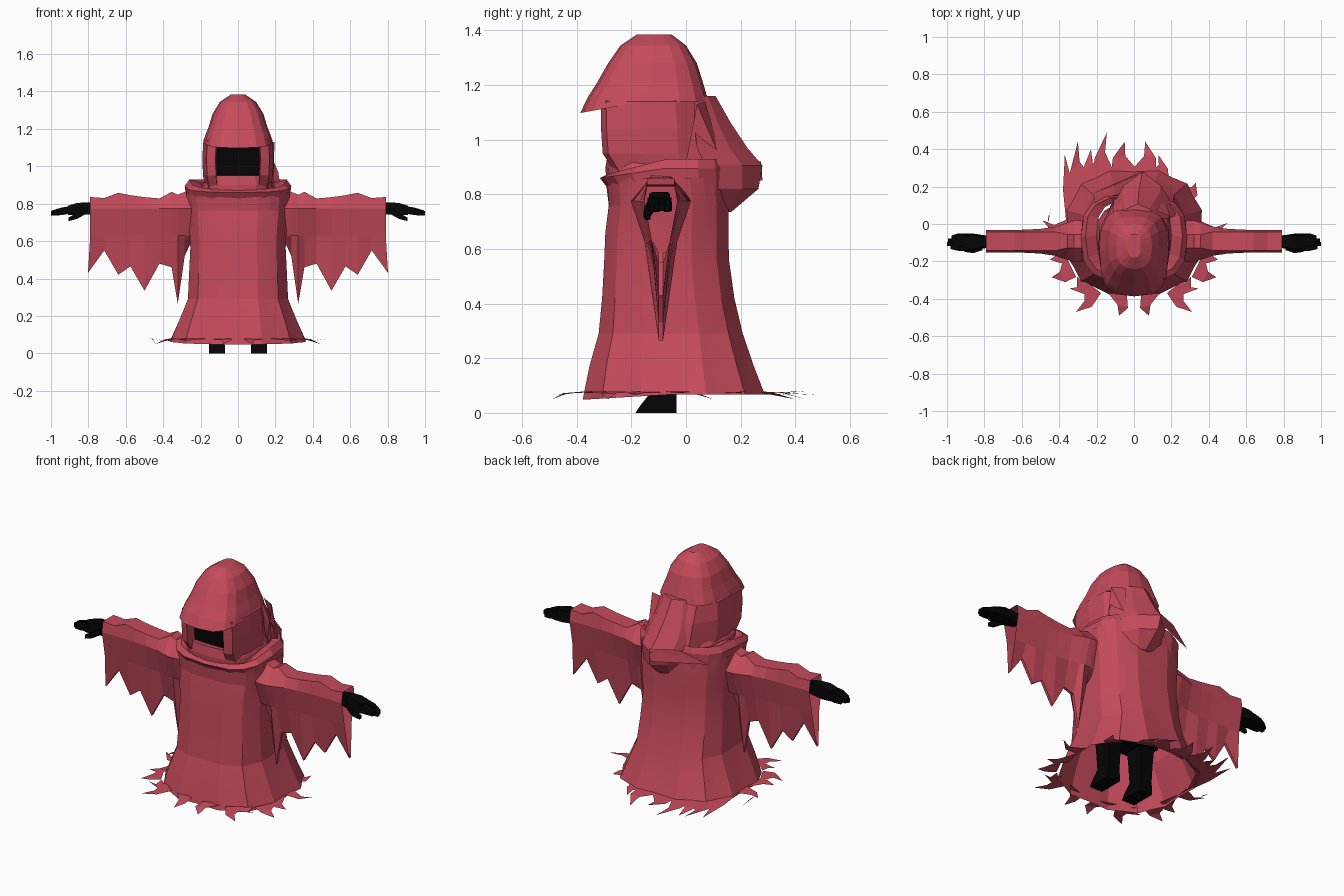
import bpy, math
from mathutils import Vector


def material(name, rgb):
    m = bpy.data.materials.new(name)
    m.diffuse_color = (*rgb, 1)
    return m


RED = material("crimson cloth", (0.56, 0.069, 0.105))
BLACK = material("black", (0.0015, 0.0015, 0.0015))


def make(name, verts, faces, mat, smooth=None):
    me = bpy.data.meshes.new(name)
    me.from_pydata([tuple(v) for v in verts], [], faces)
    me.materials.append(mat)
    ob = bpy.data.objects.new(name, me)
    bpy.context.collection.objects.link(ob)
    if smooth:
        bpy.ops.object.select_all(action='DESELECT')
        ob.select_set(True)
        bpy.context.view_layer.objects.active = ob
        bpy.ops.object.shade_smooth_by_angle(angle=math.radians(smooth))
    return ob


def loft(name, rings, mat, closed=True, cap_start=False, cap_end=False, smooth=None):
    n = len(rings[0])
    verts = [v for r in rings for v in r]
    faces = []
    for i in range(len(rings) - 1):
        for k in range(n if closed else n - 1):
            a, b = i * n + k, i * n + (k + 1) % n
            faces.append((a, b, b + n, a + n))
    if cap_start:
        faces.append(tuple(reversed(range(n))))
    if cap_end:
        faces.append(tuple(range(len(verts) - n, len(verts))))
    return make(name, verts, faces, mat, smooth)


def power(v, p):
    return math.copysign(abs(v) ** p, v)


def ring(z, rx, yf, yb, n=24, p=0.8, fold=0.0, dip=0.0):
    """Boxy oval, starting at the front; dip lowers the front edge."""
    pts = []
    for k in range(n):
        a = -math.pi / 2 + 2 * math.pi * k / n
        f = 1 + (fold if k % 2 else -fold)
        c, s = power(math.cos(a), p) * f, power(math.sin(a), p) * f
        pts.append((rx * c, (yf + yb) / 2 + (yb - yf) / 2 * s, z - dip * max(0, -s)))
    return pts


def box(name, lo, hi, mat):
    rings = [[(lo[0], lo[1], z), (hi[0], lo[1], z), (hi[0], hi[1], z), (lo[0], hi[1], z)]
             for z in (lo[2], hi[2])]
    return loft(name, rings, mat, cap_start=True, cap_end=True)


# Robe body flaring to the hem, gathered into folds
loft("robe", [
    ring(0.068, 0.365, -0.38, 0.29, p=0.78, fold=0.022, dip=0.02),
    ring(0.17, 0.318, -0.355, 0.25, p=0.74, fold=0.022),
    ring(0.29, 0.27, -0.322, 0.21, p=0.7, fold=0.016),
    ring(0.42, 0.265, -0.31, 0.18, p=0.7, fold=0.012),
    ring(0.56, 0.258, -0.302, 0.16, p=0.7, fold=0.012),
    ring(0.66, 0.262, -0.298, 0.158, p=0.7, fold=0.012),
    ring(0.76, 0.272, -0.285, 0.158, p=0.7, fold=0.01),
    ring(0.86, 0.283, -0.295, 0.15, p=0.7),
], RED, smooth=9)

# Shoulder collar folded inward, and the wrap under the chin
loft("collar", [
    ring(0.80, 0.272, -0.27, 0.155, 16, 0.7),
    ring(0.895, 0.285, -0.315, 0.16, 16, 0.7, dip=0.035),
    ring(0.93, 0.26, -0.285, 0.15, 16, 0.7, dip=0.055),
    ring(0.91, 0.20, -0.25, 0.13, 16, 0.7, dip=0.06),
], RED)
loft("neck_wrap", [
    ring(0.82, 0.21, -0.29, 0.12, 16),
    ring(0.90, 0.19, -0.295, 0.11, 16, 0.7),
    ring(0.952, 0.16, -0.285, 0.08, 16, 0.6),
    ring(0.945, 0.11, -0.235, 0.05, 16, 0.6),
], RED)

# Hood sides, open at the face; the back slopes out onto the shoulders
half = [(0.11, -0.21), (0.118, -0.305), (0.165, -0.285), (0.187, -0.15),
        (0.183, -0.03), (0.11, 0.065), (0.04, 0.085)]
outline = half + [(-x, y) for x, y in reversed(half)]
loft("hood_sides", [[(x * s, y * s + dy + back * max(0, y + 0.03) / 0.115, z) for x, y in outline]
                    for z, s, dy, back in ((0.87, 0.93, 0.03, 0.07), (0.95, 1.0, 0.0, 0.065),
                                           (1.04, 1.02, 0, 0.035), (1.14, 0.99, -0.01, 0.0),
                                           (1.16, 0.86, -0.03, 0.0))],
     RED, closed=False)

# Hood dome with the blunt brim at the front
loft("hood_dome", [
    ring(1.14, 0.184, -0.387, 0.082, 16, 0.64, dip=0.042),
    ring(1.165, 0.175, -0.36, 0.075, 16, 0.65, dip=0.01),
    ring(1.21, 0.157, -0.325, 0.062, 16, 0.68),
    ring(1.28, 0.136, -0.285, 0.04, 16, 0.72),
    ring(1.345, 0.096, -0.24, 0.0, 16, 0.75),
    ring(1.385, 0.036, -0.18, -0.052, 16, 0.8),
], RED, cap_end=True)

# Dark head inside the hood
box("face", (-0.116, -0.245, 0.9), (0.116, -0.04, 1.13), BLACK)

# Cowl hanging in one ridge behind the hood
loft("back_cowl", [[(cx - w, y0, z), (cx - w * 0.55, y0 + (y1 - y0) * 0.65, z), (cx, y1, z),
                    (cx + w * 0.55, y0 + (y1 - y0) * 0.65, z), (cx + w, y0, z)]
                   for cx, w, y0, y1, z in ((0.02, 0.11, 0.03, 0.108, 1.16),
                                            (0.025, 0.15, 0.03, 0.165, 1.06),
                                            (0.035, 0.18, 0.04, 0.225, 0.97),
                                            (0.045, 0.18, 0.07, 0.28, 0.905),
                                            (0.055, 0.15, 0.10, 0.265, 0.82),
                                            (0.055, 0.08, 0.12, 0.165, 0.735))],
     RED, cap_start=True, cap_end=True, smooth=20)
for name, a, b, c, d in (
        ("long_flap", (0.05, 0.275, 0.92), (-0.10, 0.21, 0.93), (-0.25, 0.15, 0.86), (0.04, 0.28, 0.85)),
        ("right_stand_flap", (0.195, 0.04, 1.13), (0.12, 0.07, 1.14), (0.16, 0.14, 0.9), (0.19, 0.0, 0.92))):
    make(name, [a, b, c, d], [(0, 1, 2), (0, 2, 3)], RED)

# Sleeves: x, top, ridge half-width, widest half-width, bottom
SLEEVE = [(0.24, 0.90, 0.035, 0.10, 0.62), (0.285, 0.875, 0.035, 0.11, 0.52),
          (0.322, 0.86, 0.035, 0.11, 0.265), (0.355, 0.875, 0.035, 0.10, 0.46),
          (0.42, 0.84, 0.05, 0.078, 0.48), (0.50, 0.847, 0.05, 0.066, 0.335),
          (0.575, 0.857, 0.05, 0.062, 0.465), (0.64, 0.87, 0.05, 0.06, 0.42),
          (0.715, 0.842, 0.05, 0.06, 0.55), (0.79, 0.848, 0.05, 0.06, 0.43)]
ARM_Y = -0.092
for side, s in (("right", 1), ("left", -1)):
    rings = []
    for x, top, w1, w2, bot in SLEEVE:
        section = [(-0.008, bot), (-w2 * 0.55, 0.63), (-w2, 0.775), (-w1, top - 0.012),
                   (w1, top - 0.012), (w2, 0.775), (w2 * 0.55, 0.63), (0.008, bot)]
        out = 0.012 if x > 0.78 else 0
        rings.append([(s * (x + (out if i in (0, 7) else 0)), ARM_Y + y, z)
                      for i, (y, z) in enumerate(section)])
    loft(side + "_sleeve", rings[::s], RED)

    # Hand: palm, four fingers held together and a thumb
    def bar(name, path):
        rs = [[(s * x, y - hy, z - hz), (s * x, y + hy, z - hz),
               (s * x, y + hy * 0.8, z + hz), (s * x, y - hy * 0.8, z + hz)]
              for x, y, z, hy, hz in path]
        loft(name, rs[::s], BLACK, cap_start=True, cap_end=True)

    bar(side + "_palm", [(0.74, -0.092, 0.775, 0.03, 0.025), (0.80, -0.095, 0.775, 0.035, 0.033),
                         (0.86, -0.097, 0.772, 0.046, 0.032), (0.91, -0.097, 0.765, 0.045, 0.024)])
    for k in range(4):
        y = -0.130 + 0.022 * k
        tip = (0.98, 1.0, 0.995, 0.975)[k]
        bar(f"{side}_finger_{k + 1}", [(0.89, y, 0.768, 0.0135, 0.02),
                                       (0.94, y, 0.762 - 0.004 * (k % 2), 0.0135, 0.018),
                                       (tip, y * 0.8 - 0.02, 0.752 - 0.004 * (k % 2), 0.01, 0.012)])
    bar(side + "_thumb", [(0.81, -0.125, 0.765, 0.015, 0.018), (0.86, -0.143, 0.735, 0.013, 0.016),
                          (0.905, -0.140, 0.717, 0.009, 0.01)])

    # Leg and foot
    lx = s * 0.113
    loft(side + "_leg", [[(lx - w, y0, z), (lx + w, y0, z), (lx + w, y1, z), (lx - w, y1, z)]
                         for z, w, y0, y1 in ((0, 0.043, -0.185, -0.035), (0.03, 0.043, -0.165, -0.035),
                                              (0.08, 0.04, -0.125, -0.035), (0.2, 0.045, -0.13, -0.03),
                                              (0.36, 0.055, -0.14, -0.02))],
         BLACK, cap_start=True, cap_end=True)

box("hips", (-0.17, -0.16, 0.27), (0.17, 0.0, 0.46), BLACK)

# Ragged hem strips: base point, half-width, hooked tip
front = [(0.10, -0.36, 0.065, 0.08, -0.49), (0.22, -0.335, 0.055, 0.31, -0.47),
         (0.26, -0.325, 0.06, 0.345, -0.345), (0.34, -0.22, 0.07, 0.44, -0.285),
         (0.34, -0.11, 0.06, 0.45, -0.19), (0.35, -0.02, 0.04, 0.50, 0.005)]
back = [(-0.35, -0.02, 0.05, -0.49, 0.02), (-0.46, 0.02, 0.025, -0.44, 0.10),
        (-0.32, 0.10, 0.10, -0.37, 0.37), (-0.30, 0.18, 0.10, -0.30, 0.44),
        (-0.22, 0.23, 0.08, -0.23, 0.40), (-0.17, 0.25, 0.07, -0.145, 0.49),
        (-0.05, 0.27, 0.075, -0.05, 0.44), (0.05, 0.27, 0.07, 0.06, 0.44),
        (0.13, 0.25, 0.06, 0.13, 0.37), (0.27, 0.17, 0.06, 0.33, 0.22)]
strips = front + [(-x, y, w, -tx, ty) for x, y, w, tx, ty in front[:5]] + back
verts, faces = [], []
for i, (x, y, w, tx, ty) in enumerate(strips):
    base = Vector((x, y, 0.078))
    tip = Vector((tx, ty, 0.05 + 0.015 * (i % 3)))
    out = tip - base
    across = Vector((x, y + 0.05, 0)).normalized().cross(Vector((0, 0, 1)))
    bend = across * 0.03 * (1 if x > 0 else -1)
    mid = base + out * 0.55 + bend
    mid.z = 0.072
    n = len(verts)
    verts += [base - across * w, base + across * w, mid + across * w * 0.45,
              mid - across * w * 0.45, tip]
    faces += [(n, n + 1, n + 2, n + 3), (n + 3, n + 2, n + 4)]
make("hem_tatters", verts, faces, RED)
